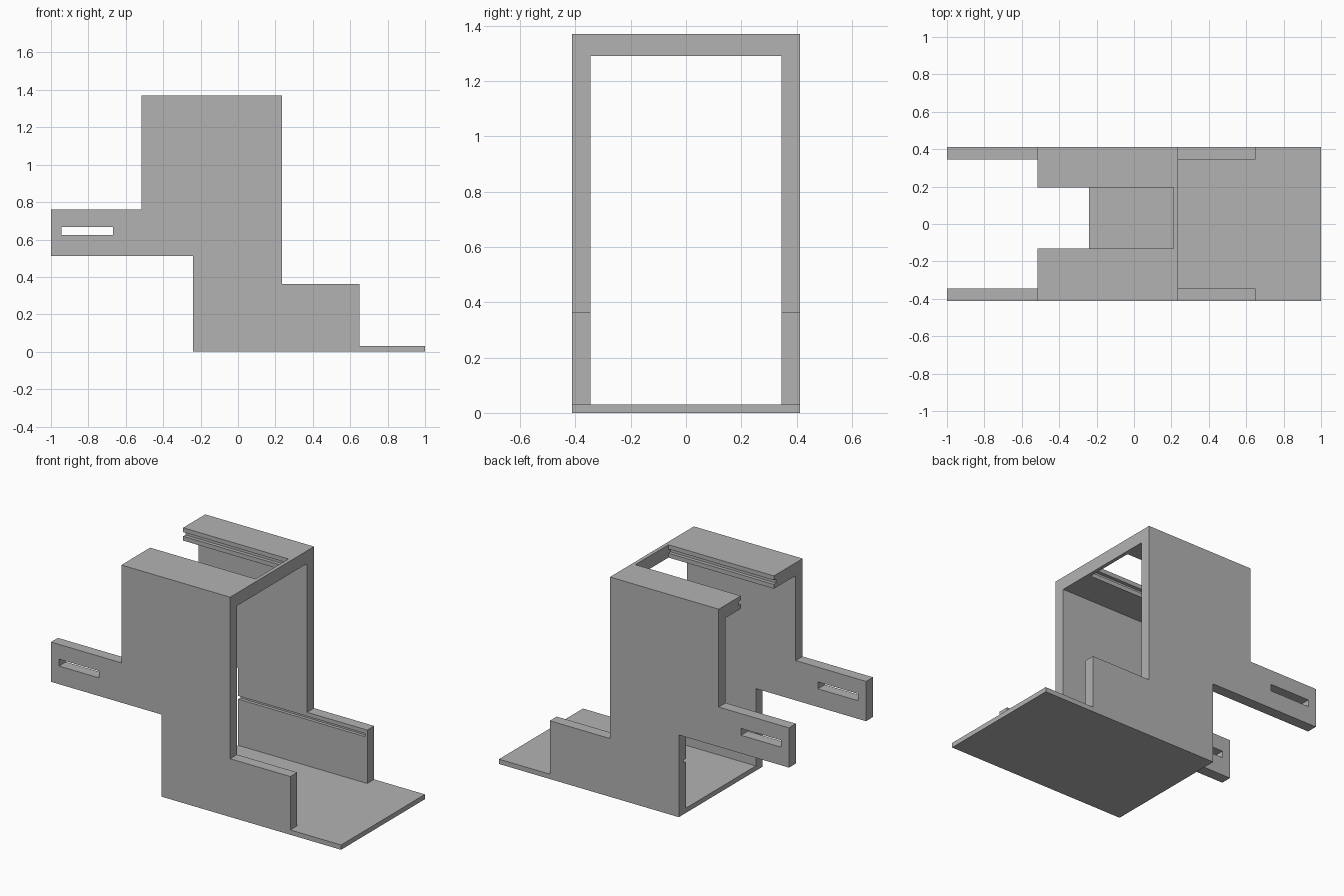
import bpy
import bmesh
from mathutils import Vector

cube = bpy.data.objects.get("Cube")
if cube:
    bpy.data.objects.remove(cube, do_unlink=True)

GREY = (0.45, 0.45, 0.45, 1.0)
mat = bpy.data.materials.new("plain grey")
mat.use_nodes = True
mat.diffuse_color = GREY
bsdf = mat.node_tree.nodes["Principled BSDF"]
bsdf.inputs["Base Color"].default_value = GREY


def prism(name, points, push):
    """Extrude a closed outline of 3D points along the vector push."""
    bm = bmesh.new()
    face = bm.faces.new([bm.verts.new(p) for p in points])
    grown = bmesh.ops.extrude_face_region(bm, geom=[face])["geom"]
    moved = [v for v in grown if isinstance(v, bmesh.types.BMVert)]
    bmesh.ops.translate(bm, verts=moved, vec=Vector(push))
    if face.is_valid and len(bm.faces) < len(points) + 2:
        bm.faces.new([v for v in face.verts])
    bmesh.ops.recalc_face_normals(bm, faces=bm.faces)
    mesh = bpy.data.meshes.new(name)
    bm.to_mesh(mesh)
    bm.free()
    mesh.materials.append(mat)
    obj = bpy.data.objects.new(name, mesh)
    bpy.context.collection.objects.link(obj)
    return obj


def box(name, x0, x1, y0, y1, z0, z1):
    base = [(x0, y0, z0), (x1, y0, z0), (x1, y1, z0), (x0, y1, z0)]
    return prism(name, base, (0, 0, z1 - z0))


def cut(obj, cutter):
    """Subtract the cutter from obj and discard it."""
    cutter.hide_render = True
    mod = obj.modifiers.new("cut", 'BOOLEAN')
    mod.operation = 'DIFFERENCE'
    mod.solver = 'EXACT'
    mod.object = cutter
    bpy.context.view_layer.objects.active = obj
    bpy.ops.object.modifier_apply(modifier=mod.name)
    bpy.data.objects.remove(cutter, do_unlink=True)


OUT, INN = 0.413, 0.345               # wall outer and inner y
FLOOR, ROOF, TOP = 0.03, 1.29, 1.37   # plate heights
BACK, FRONT, BAR = -0.515, 0.235, 0.212
LOW = -0.24                           # left end of the floor

# Floor plate
box("floor_plate", LOW, 1.0, -OUT, OUT, 0, FLOOR)

# Stepped side walls with arms
outline = [(LOW, FLOOR), (0.65, FLOOR), (0.65, 0.363), (FRONT, 0.363),
           (FRONT, TOP), (BACK, TOP), (BACK, 0.76), (-1.0, 0.76),
           (-1.0, 0.512), (LOW, 0.512)]
for side, name in ((-1, "front_wall"), (1, "back_wall")):
    wall = prism(name, [(x, side * INN, z) for x, z in outline],
                 (0, side * (OUT - INN), 0))
    # Arm slot
    cut(wall, box("slot_cutter", -0.945, -0.668, -0.5, 0.5, 0.625, 0.668))
    # Inner guide groove, closed at its right end
    y0, y1 = sorted((side * 0.3, side * (INN + 0.02)))
    cut(wall, box("groove_cutter", -0.3, 0.635, y0, y1, 0.318, 0.338))

# Grooved roof rails either side of the open channel
for side, edge, name in ((-1, -0.13, "front_roof_rail"), (1, 0.195, "back_roof_rail")):
    deep = edge + side * 0.022
    profile = [(side * INN, ROOF), (edge, ROOF), (edge, 1.317), (deep, 1.317),
               (deep, 1.343), (edge, 1.343), (edge, TOP), (side * INN, TOP)]
    prism(name, [(BACK, y, z) for y, z in profile], (BAR - BACK, 0, 0))

# Roof crossbar closing the channel
box("roof_crossbar", BAR, FRONT, -INN, INN, ROOF, TOP)
